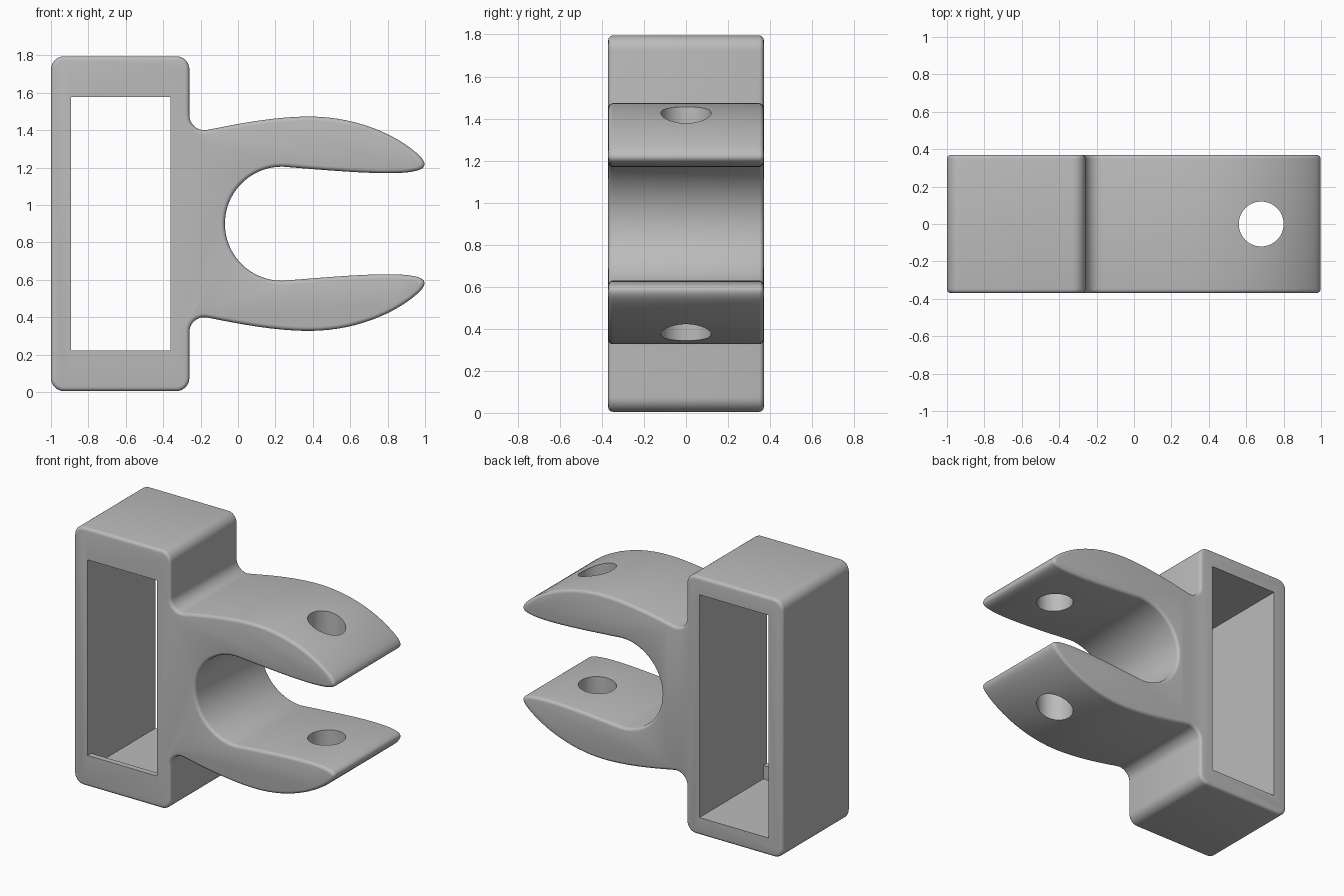
import bpy, bmesh, math
from mathutils import Vector
from mathutils.geometry import interpolate_bezier

cube = bpy.data.objects.get("Cube")
if cube:
    bpy.data.objects.remove(cube, do_unlink=True)

DEPTH = 0.74      # thickness along y
MID = 0.9         # height of the mirror plane

grey = bpy.data.materials.new("grey plastic")
grey.use_nodes = True
grey.diffuse_color = (0.5, 0.5, 0.5, 1)
grey.node_tree.nodes["Principled BSDF"].inputs["Base Color"].default_value = (0.5, 0.5, 0.5, 1)


def arc(cx, cz, r, a0, a1, n):
    angles = [math.radians(a0 + (a1 - a0) * i / n) for i in range(n + 1)]
    return [(cx + r * math.cos(a), cz + r * math.sin(a)) for a in angles]


def bezier(a, b, c, d, n):
    return [tuple(p) for p in interpolate_bezier(Vector(a), Vector(b), Vector(c), Vector(d), n)]


def make_object(name, bm):
    bmesh.ops.recalc_face_normals(bm, faces=bm.faces)
    mesh = bpy.data.meshes.new(name)
    bm.to_mesh(mesh)
    bm.free()
    mesh.materials.append(grey)
    ob = bpy.data.objects.new(name, mesh)
    bpy.context.collection.objects.link(ob)
    return ob


def box(name, x0, x1, y0, y1, z0, z1):
    bm = bmesh.new()
    bmesh.ops.create_cube(bm, size=1)
    for v in bm.verts:
        v.co = ((x0 + x1) / 2 + v.co.x * (x1 - x0),
                (y0 + y1) / 2 + v.co.y * (y1 - y0),
                (z0 + z1) / 2 + v.co.z * (z1 - z0))
    return make_object(name, bm)


# Upper half of the clip outline, heights measured from the mirror plane
upper = arc(-0.93, 0.825, 0.07, 180, 90, 8)
upper += arc(-0.33, 0.825, 0.07, 90, 0, 8)
upper += arc(-0.18, 0.58, 0.08, 180, 278, 10)
upper += bezier((-0.16, 0.502), (0.0, 0.535), (0.2, 0.573), (0.38, 0.573), 14)[1:]
upper += bezier((0.38, 0.573), (0.64, 0.573), (0.86, 0.47), (0.975, 0.36), 16)[1:]
upper += bezier((0.975, 0.36), (1.01, 0.32), (1.005, 0.295), (0.95, 0.282), 10)[1:]
upper += bezier((0.95, 0.282), (0.84, 0.255), (0.55, 0.28), (0.3, 0.3), 12)[1:]
upper += arc(0.235, 0, 0.305, 82, 180, 24)
lower = [(x, -z) for x, z in reversed(upper[:-1])]

# Clip body: extruded outline with softened rims
bm = bmesh.new()
face = bm.faces.new([bm.verts.new((x, -DEPTH / 2, z + MID)) for x, z in upper + lower])
extruded = bmesh.ops.extrude_face_region(bm, geom=[face])
new_verts = [g for g in extruded["geom"] if isinstance(g, bmesh.types.BMVert)]
bmesh.ops.translate(bm, verts=new_verts, vec=(0, DEPTH, 0))
rims = [e for e in bm.edges if abs(e.verts[0].co.y - e.verts[1].co.y) < 0.001]
bmesh.ops.bevel(bm, geom=rims, offset=0.022, segments=4, profile=0.5,
                affect='EDGES', clamp_overlap=False)
body = make_object("clip_body", bm)

# Cutters: tall pocket open at the back, shorter front window, pin hole
pocket = box("pocket_cutter", -0.893, -0.362, -DEPTH / 2 + 0.04, 1, MID - 0.772, MID + 0.772)
window = box("window_cutter", -0.893, -0.362, -1, 0, MID - 0.678, MID + 0.678)
bm = bmesh.new()
bmesh.ops.create_cone(bm, cap_ends=True, segments=48, radius1=0.12, radius2=0.12, depth=3)
bmesh.ops.translate(bm, verts=bm.verts, vec=(0.68, 0, MID))
pin_hole = make_object("pin_hole_cutter", bm)

bpy.context.view_layer.objects.active = body
for cutter in (pocket, window, pin_hole):
    cutter.hide_render = True
    mod = body.modifiers.new(cutter.name, 'BOOLEAN')
    mod.operation = 'DIFFERENCE'
    mod.solver = 'EXACT'
    mod.object = cutter
    bpy.ops.object.modifier_apply(modifier=mod.name)
    bpy.data.objects.remove(cutter, do_unlink=True)

# Smooth shading with crisp cut edges
bpy.ops.object.select_all(action='DESELECT')
body.select_set(True)
bpy.ops.object.shade_smooth_by_angle(angle=math.radians(35))
